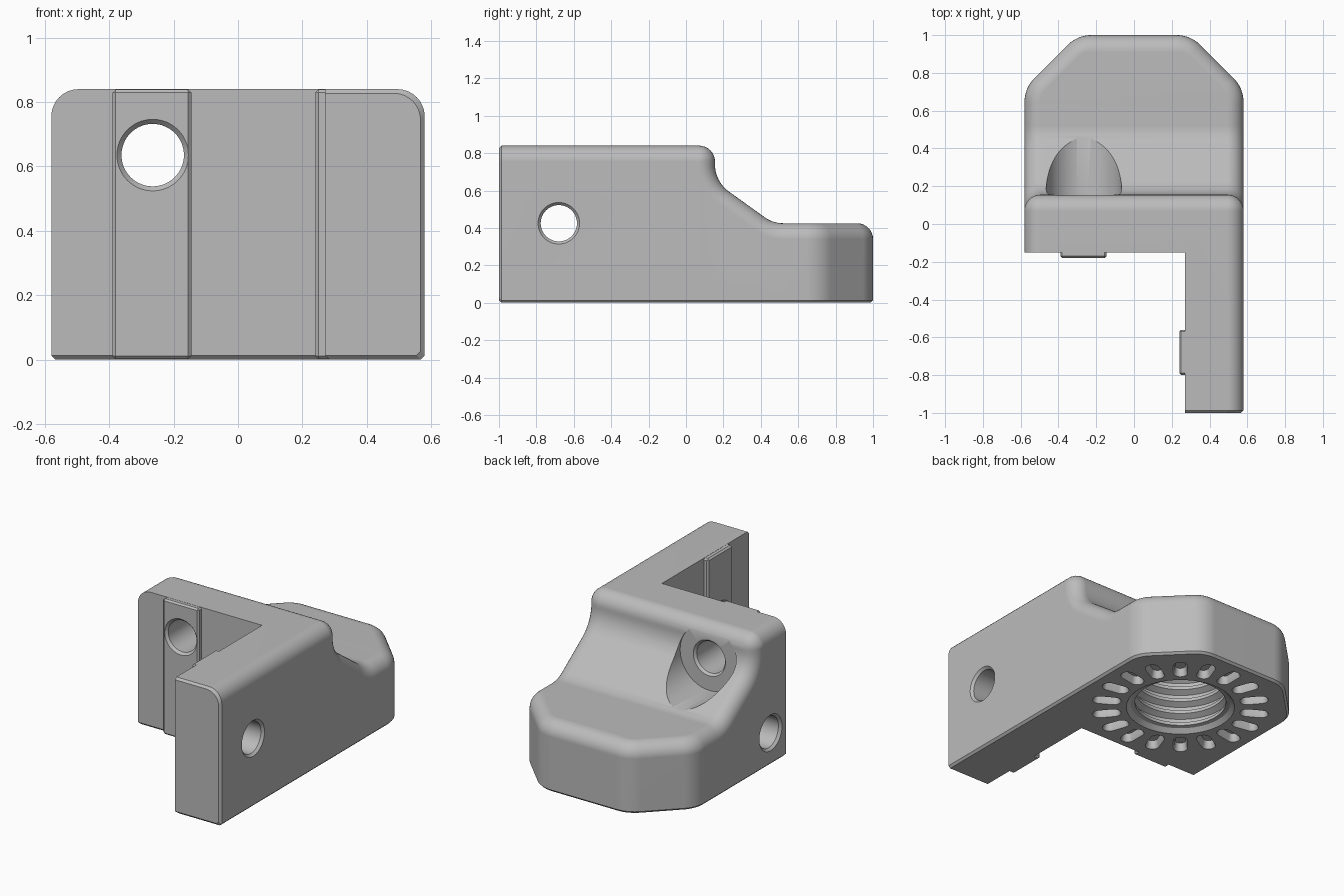
import bpy, bmesh, math
from mathutils import Matrix, Vector

if "Cube" in bpy.data.objects:
    bpy.data.objects.remove(bpy.data.objects["Cube"])

grey = bpy.data.materials.new("plain grey")
grey.use_nodes = True
grey.diffuse_color = (0.5, 0.5, 0.5, 1)
grey.node_tree.nodes["Principled BSDF"].inputs["Base Color"].default_value = (0.5, 0.5, 0.5, 1)

W, H, LOW = 0.58, 0.84, 0.425      # half width, wall height, rear height
R, C, K = 0.085, 0.013, 8          # edge rounding, small chamfer, steps


def finish(name, bm):
    bmesh.ops.remove_doubles(bm, verts=bm.verts[:], dist=1e-5)
    bmesh.ops.recalc_face_normals(bm, faces=bm.faces[:])
    mesh = bpy.data.meshes.new(name)
    bm.to_mesh(mesh)
    bm.free()
    mesh.materials.append(grey)
    ob = bpy.data.objects.new(name, mesh)
    bpy.context.collection.objects.link(ob)
    return ob


def loft(bm, rings, cap_end=True):
    """Join closed rings of points with quads and cap the ends."""
    rows = [[bm.verts.new(p) for p in ring] for ring in rings]
    for a, b in zip(rows, rows[1:]):
        for i in range(len(a)):
            j = (i + 1) % len(a)
            bm.faces.new((a[i], a[j], b[j], b[i]))
    bm.faces.new(rows[0])
    if cap_end:
        bm.faces.new(rows[-1])


def lathe(name, profile, axis, centre, n=48):
    """Turned solid; profile holds (distance along axis, radius)."""
    turn = Vector((0, 0, 1)).rotation_difference(Vector(axis)).to_matrix().to_4x4()
    m = Matrix.Translation(centre) @ turn
    bm = bmesh.new()
    angles = [math.tau * i / n for i in range(n)]
    loft(bm, [[m @ Vector((r * math.cos(a), r * math.sin(a), t)) for a in angles]
              for t, r in profile])
    return finish(name, bm)


def pad(name, lo, hi):
    bm = bmesh.new()
    bmesh.ops.create_cube(bm, size=1)
    for v in bm.verts:
        v.co = [(l + h) / 2 + c * (h - l) for l, h, c in zip(lo, hi, v.co)]
    bmesh.ops.bevel(bm, geom=bm.edges[:], offset=0.01, segments=1, affect='EDGES')
    return finish(name, bm)


def combine(target, other, operation):
    mod = target.modifiers.new(operation, 'BOOLEAN')
    mod.operation, mod.object, mod.solver = operation, other, 'EXACT'
    bpy.context.view_layer.objects.active = target
    bpy.ops.object.modifier_apply(modifier=mod.name)
    bpy.data.objects.remove(other)


# Rounding steps: inset from the side, drop from the top
steps = [(R * (1 - math.cos(a)), R * (1 - math.sin(a)))
         for a in (math.pi / 2 * k / K for k in range(K + 1))]


def arc(cy, cz, radius, a0, a1, n, sign=1):
    """Points with unit normals; sign -1 makes a hollow arc."""
    out = []
    for i in range(n + 1):
        a = math.radians(a0 + (a1 - a0) * i / n)
        ny, nz = math.cos(a), math.sin(a)
        out.append((cy + sign * radius * ny, cz + sign * radius * nz, ny, nz))
    return out


def ring(half):
    return half + [(-x, y, z) for x, y, z in reversed(half)]


# Body: side profile flows into the chamfered rear outline
side = [(-1 + C, H, 0, 1)]
side += arc(0.07, H - R, R, 90, 0, 8)
side += arc(0.335, 0.74, 0.18, 0, 54, 10, -1)
side += arc(0.52, LOW + 0.17, 0.17, 54, 90, 8, -1)
rings = []
for y, z, ny, nz in side:
    edge = [(W - d, y - o * ny, z - o * nz) for d, o in steps]
    yb = edge[0][1]
    rings.append(ring([(W - C, yb, 0), (W, yb, C)] + edge))
front = [(x * (1 - C / W), -1, H / 2 + (z - H / 2) * (1 - 2 * C / H)) for x, y, z in rings[0]]
rings.insert(0, front)

rear = arc(0.40, 0.645, 0.18, 0, 45, 8) + arc(0.225, 0.82, 0.18, 45, 90, 8) + [(0, 1, 0, 1)]
for x, y, nx, ny in rear:
    edge = [(x - d * nx, y - d * ny, LOW - o) for d, o in steps]
    rings.append(ring([(x - C * nx, y - C * ny, 0), (x, y, C)] + edge))
bm = bmesh.new()
loft(bm, rings, cap_end=False)
body = finish("bracket_body", bm)

# Clear the front corner to leave the wall and the arm
bm = bmesh.new()
loft(bm, [[(-2, -2, z), (0.27 + e, -2, z), (0.27 + e, -0.15 + e, z), (-2, -0.15 + e, z)]
          for z, e in ((-C, 2 * C), (C, 0), (1, 0))])
combine(body, finish("corner_cutter", bm), 'DIFFERENCE')

# Raised contact pads
combine(body, pad("wall_pad", (-0.39, -0.18, 0.001), (-0.145, -0.08, 0.839)), 'UNION')
combine(body, pad("arm_pad", (0.24, -0.80, 0.001), (0.34, -0.56, 0.839)), 'UNION')

# Wall screw hole with its round recess at the back
combine(body, lathe("wall_hole_cutter",
                    [(-0.20, 0.13), (-0.165, 0.097), (0.135, 0.097), (0.15, 0.11),
                     (0.15, 0.20), (0.9, 0.20)],
                    (0, 1, 0), (-0.265, 0, 0.635), 64), 'DIFFERENCE')

# Arm screw hole and blind side hole
combine(body, lathe("arm_hole_cutter",
                    [(0.22, 0.13), (0.255, 0.097), (0.565, 0.097), (0.60, 0.13)],
                    (1, 0, 0), (0, -0.68, 0.425)), 'DIFFERENCE')
combine(body, lathe("side_hole_cutter",
                    [(-0.60, 0.13), (-0.565, 0.097), (-0.23, 0.097)],
                    (1, 0, 0), (0, 0.0, 0.20)), 'DIFFERENCE')

# Threaded socket underneath
centre = Vector((0, 0.42, 0))
thread = [(-0.02, 0.335), (0.025, 0.29)]
for i in range(4):
    z = 0.03 + 0.08 * i
    thread += [(z, 0.265), (z + 0.02, 0.265), (z + 0.035, 0.30), (z + 0.06, 0.30)]
thread.append((0.355, 0.265))
combine(body, lathe("thread_cutter", thread, (0, 0, 1), centre, 64), 'DIFFERENCE')

# Ring of tapered locking slots
bm = bmesh.new()
for s in range(18):
    m = Matrix.Translation(centre) @ Matrix.Rotation(math.radians(10 + 20 * s), 4, 'Z')
    levels = []
    for z, r in ((-0.02, 0.052), (0.015, 0.034), (0.05, 0.03)):
        level = []
        for i in range(18):
            a = math.radians(-90 + 180 * (i % 9) / 8 + 180 * (i // 9))
            mid = 0.435 + (0.042 if i < 9 else -0.042)
            level.append(m @ Vector((mid + r * math.cos(a), r * math.sin(a), z)))
        levels.append(level)
    loft(bm, levels)
combine(body, finish("slot_cutter", bm), 'DIFFERENCE')

# Smooth rounded surfaces, crisp edges
body.data.shade_smooth()
body.data.set_sharp_from_angle(angle=math.radians(25))
weighted = body.modifiers.new("even_normals", 'WEIGHTED_NORMAL')
weighted.keep_sharp = True
